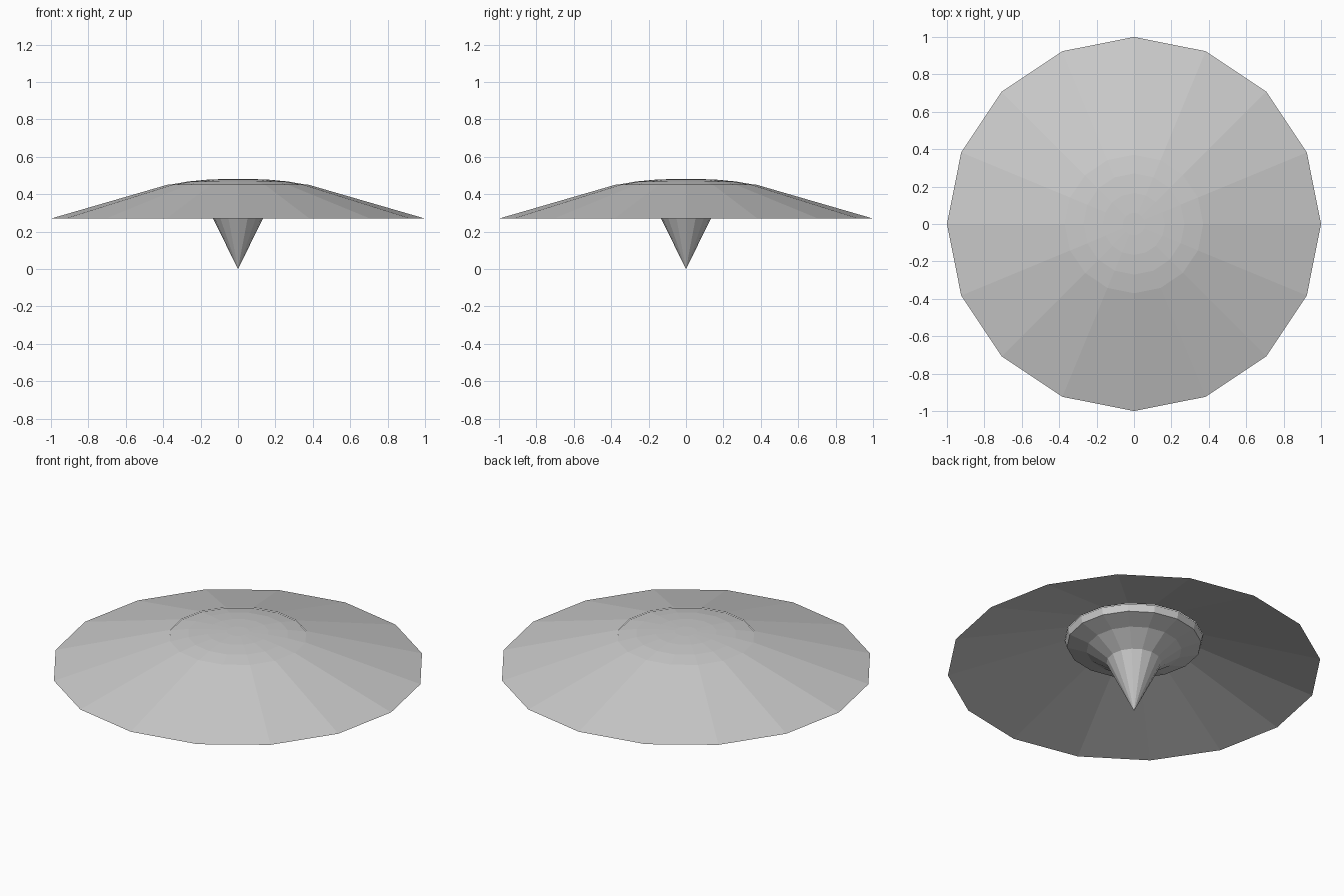
import bpy
import math

if "Cube" in bpy.data.objects:
    bpy.data.objects.remove(bpy.data.objects["Cube"], do_unlink=True)

SIDES = 16

grey = bpy.data.materials.new("plain grey")
grey.use_nodes = True
colour = (0.6, 0.6, 0.6, 1)
grey.diffuse_color = colour
grey.node_tree.nodes["Principled BSDF"].inputs["Base Color"].default_value = colour


def lathe(name, profile):
    """Turn a (radius, height) profile about z; zero radius makes a pole."""
    verts, faces, rings = [], [], []
    for r, z in profile:
        start = len(verts)
        count = SIDES if r > 0 else 1
        for i in range(count):
            a = math.tau * i / SIDES
            verts.append((r * math.cos(a), r * math.sin(a), z))
        rings.append([start + i % count for i in range(SIDES)])
    for low, high in zip(rings, rings[1:]):
        for i in range(SIDES):
            j = (i + 1) % SIDES
            corners = [low[i], low[j], high[j], high[i]]
            faces.append(list(dict.fromkeys(corners)))
    mesh = bpy.data.meshes.new(name)
    mesh.from_pydata(verts, [], faces)
    mesh.materials.append(grey)
    mesh.update()
    obj = bpy.data.objects.new(name, mesh)
    bpy.context.collection.objects.link(obj)
    return obj


# Thin sloping outer sheet, open at the centre
lathe("outer_skirt", [(1, 0.27), (0.37, 0.453)])

# Pointed, flaring hub with a short side wall and a shallow domed cap
lathe("central_hub", [(0, 0), (0.148, 0.30), (0.255, 0.375), (0.36, 0.41),
                      (0.37, 0.45), (0.27, 0.468), (0.165, 0.478),
                      (0.06, 0.482), (0, 0.482)])
